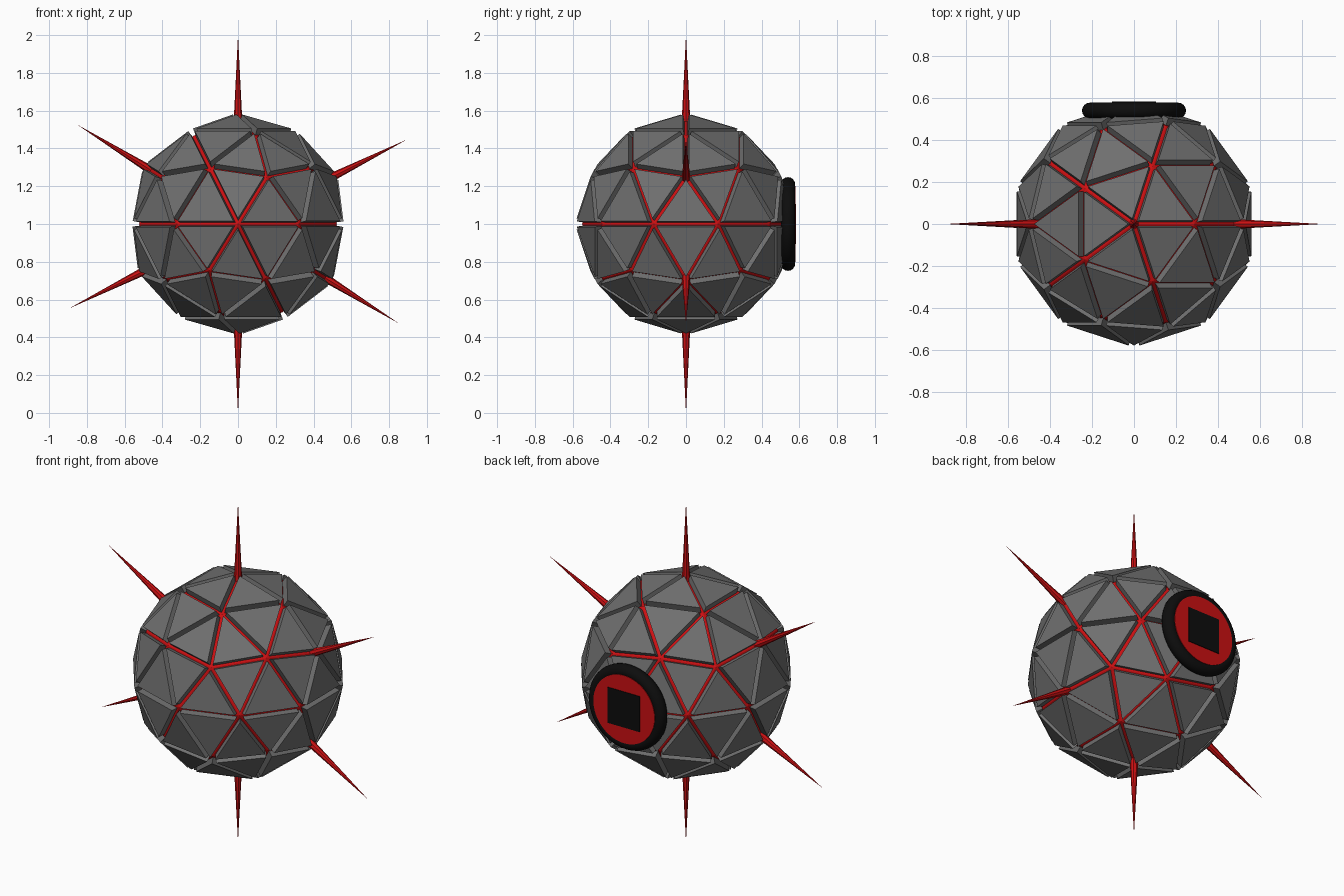
import bpy
import bmesh
from math import pi
from mathutils import Vector, Matrix

cube = bpy.data.objects.get("Cube")
if cube:
    bpy.data.objects.remove(cube, do_unlink=True)

CENTRE = Vector((0, 0, 1))
BALL_R = 0.55
GAP = 0.009
PLATE = 0.037


def material(name, colour):
    mat = bpy.data.materials.new(name)
    mat.use_nodes = True
    mat.diffuse_color = (*colour, 1)
    bsdf = next(n for n in mat.node_tree.nodes if n.type == 'BSDF_PRINCIPLED')
    bsdf.inputs["Base Color"].default_value = (*colour, 1)
    return mat


grey = material("plate_grey", (0.16, 0.16, 0.16))
red = material("glow_red", (0.6, 0.005, 0.006))
black = material("rim_black", (0.004, 0.004, 0.004))


def finish(bm, name, mats, location=CENTRE):
    mesh = bpy.data.meshes.new(name)
    bmesh.ops.recalc_face_normals(bm, faces=bm.faces)
    bm.to_mesh(mesh)
    bm.free()
    obj = bpy.data.objects.new(name, mesh)
    obj.location = location
    for mat in mats:
        mesh.materials.append(mat)
    bpy.context.collection.objects.link(obj)
    return obj


# Armoured ball: every triangle is inset and raised, leaving red grooves
bm = bmesh.new()
bmesh.ops.create_icosphere(bm, subdivisions=2, radius=BALL_R)
bm.normal_update()
grooves = bmesh.ops.inset_individual(
    bm, faces=bm.faces[:], thickness=GAP, use_even_offset=True)["faces"]
groove_set = set(grooves)
panels = [f for f in bm.faces if f not in groove_set]
bm.normal_update()
raised = bmesh.ops.extrude_discrete_faces(bm, faces=panels)["faces"]
bm.normal_update()
for f in raised:
    bmesh.ops.translate(bm, verts=f.verts[:], vec=f.normal * PLATE)
for f in bm.faces:
    f.material_index = 1 if f in groove_set else 0
finish(bm, "armoured_ball", [grey, red])

# Spikes radiate in the x-z plane
SPIKES = {
    "top_spike": (0, 0, 1),
    "bottom_spike": (0, 0, -1),
    "upper_left_spike": (0.894, 0, 0.447),
    "lower_right_spike": (-0.894, 0, -0.447),
    "upper_right_spike": (-0.851, 0, 0.526),
    "lower_left_spike": (0.851, 0, -0.526),
}
START, TIP = 0.52, 1.0
for name, direction in SPIKES.items():
    d = Vector(direction).normalized()
    turn = Vector((0, 0, 1)).rotation_difference(d).to_matrix().to_4x4()
    bm = bmesh.new()
    bmesh.ops.create_cone(
        bm, cap_ends=True, segments=8, radius1=0.024, radius2=0,
        depth=TIP - START,
        matrix=turn @ Matrix.Translation((0, 0, (START + TIP) / 2)))
    finish(bm, name, [red])

# Rear port: rounded black rim, red disc and black square
bpy.ops.mesh.primitive_torus_add(
    major_radius=0.21, minor_radius=0.038, major_segments=48,
    minor_segments=16, location=(0, 0.54, 1), rotation=(pi / 2, 0, 0))
rim = bpy.context.object
rim.name = "rear_rim"
rim.data.materials.append(black)
bpy.ops.object.shade_smooth()

bm = bmesh.new()
bmesh.ops.create_cone(
    bm, cap_ends=True, segments=48, radius1=0.2, radius2=0.2, depth=0.07,
    matrix=Matrix.Rotation(pi / 2, 4, 'X'))
finish(bm, "rear_disc", [red], (0, 0.544, 1))

bm = bmesh.new()
bmesh.ops.create_cube(bm, size=1, matrix=Matrix.Diagonal((0.21, 0.008, 0.21, 1)))
finish(bm, "rear_square", [black], (0, 0.579, 1))
